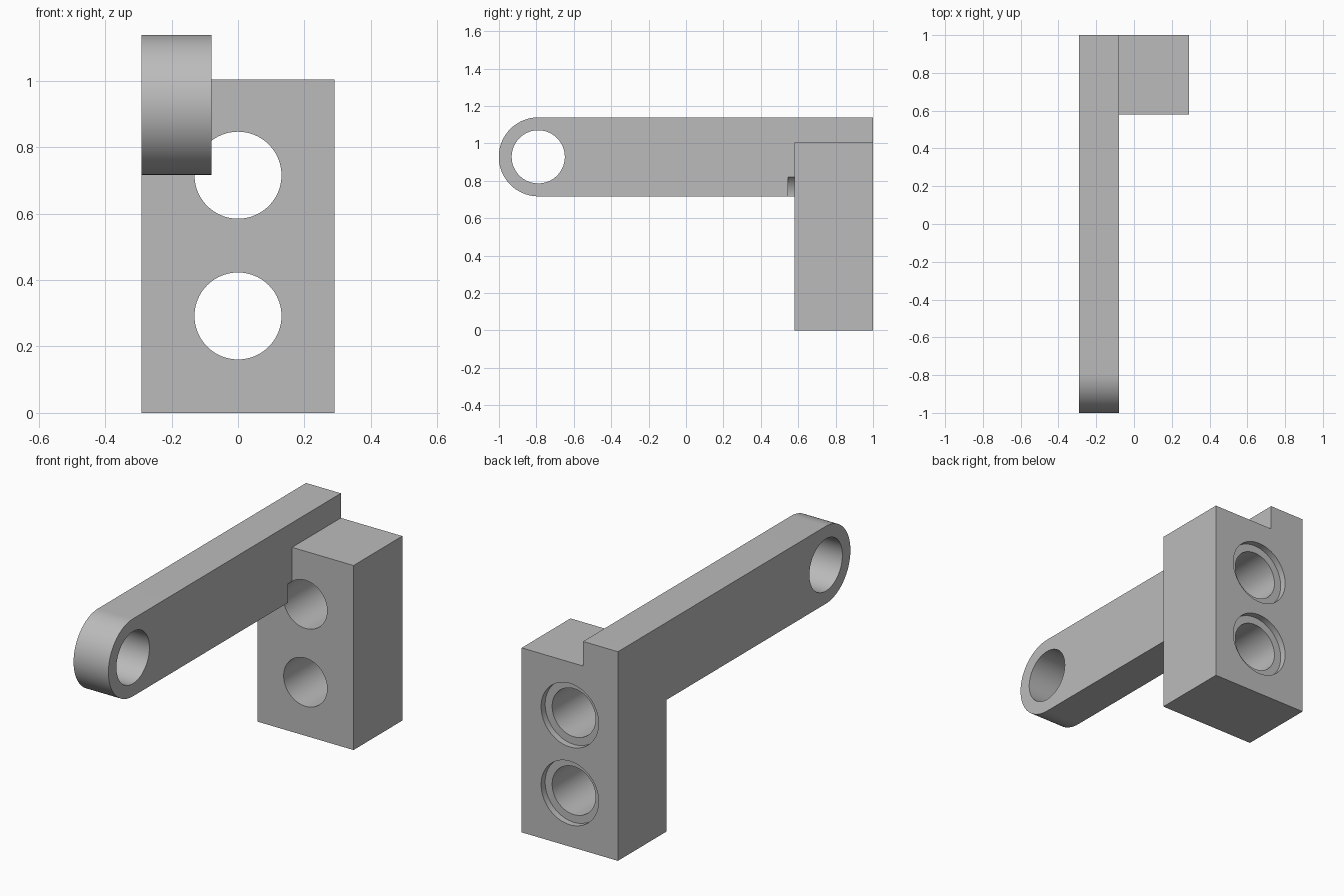
import bpy
import bmesh
from math import cos, sin, pi, radians
from mathutils import Matrix

if "Cube" in bpy.data.objects:
    bpy.data.objects.remove(bpy.data.objects["Cube"])

grey = bpy.data.materials.new("plain grey")
grey.use_nodes = True
GREY = (0.5, 0.5, 0.5, 1)
grey.diffuse_color = GREY
grey.node_tree.nodes["Principled BSDF"].inputs["Base Color"].default_value = GREY


def add_object(name, bm):
    bmesh.ops.recalc_face_normals(bm, faces=bm.faces)
    mesh = bpy.data.meshes.new(name)
    bm.to_mesh(mesh)
    bm.free()
    mesh.materials.append(grey)
    obj = bpy.data.objects.new(name, mesh)
    bpy.context.collection.objects.link(obj)
    return obj


def extruded(name, outline, x0, x1):
    """Solid from a (y, z) outline running from x0 to x1."""
    bm = bmesh.new()
    face = bm.faces.new([bm.verts.new((x0, y, z)) for y, z in outline])
    side = bmesh.ops.extrude_face_region(bm, geom=[face])["geom"]
    verts = [v for v in side if isinstance(v, bmesh.types.BMVert)]
    bmesh.ops.translate(bm, verts=verts, vec=(x1 - x0, 0, 0))
    return add_object(name, bm)


def cylinder(name, centre, radius, depth, axis):
    """Hidden cutter lying along the given axis."""
    bm = bmesh.new()
    bmesh.ops.create_cone(bm, cap_ends=True, segments=96, radius1=radius, radius2=radius,
                          depth=depth, matrix=Matrix.Translation(centre)
                          @ Matrix.Rotation(pi / 2, 4, axis))
    return add_object(name, bm)


def combine(target, other, operation):
    other.hide_render = True
    other.hide_set(True)
    mod = target.modifiers.new(other.name, "BOOLEAN")
    mod.object, mod.operation, mod.solver = other, operation, "EXACT"


HALF, FRONT, BACK, BLOCK_TOP = 0.29, 0.58, 1.0, 1.005
ARM_Y, ARM_Z, ARM_R, ARM_SIDE = -0.79, 0.928, 0.211, -0.08

# Upright mounting block
block = extruded("mounting_bracket", [(FRONT, 0), (BACK, 0), (BACK, BLOCK_TOP),
                                      (FRONT, BLOCK_TOP)], -HALF, HALF)

# Long arm with a rounded front end
arc = [(ARM_Y - ARM_R * sin(pi * i / 48), ARM_Z + ARM_R * cos(pi * i / 48)) for i in range(49)]
arm = extruded("arm", arc + [(BACK, ARM_Z - ARM_R), (BACK, ARM_Z + ARM_R)], -HALF, ARM_SIDE)
combine(block, arm, "UNION")

# Pivot hole through the arm
combine(block, cylinder("pivot_hole", (-0.185, ARM_Y, ARM_Z), 0.142, 0.4, "Y"), "DIFFERENCE")

# Two bolt holes, counterbored at the back, nicking the arm at the front
for label, z in (("lower", 0.292), ("upper", 0.716)):
    bore = cylinder(label + "_bolt_hole", (0, 0.845, z), 0.131, 0.6, "X")
    recess = cylinder(label + "_counterbore", (0, 1.065, z), 0.173, 0.2, "X")
    combine(block, bore, "DIFFERENCE")
    combine(block, recess, "DIFFERENCE")

# Bake the cuts, drop the helpers and smooth the round walls
bpy.context.view_layer.objects.active = block
block.select_set(True)
for mod in list(block.modifiers):
    helper = mod.object
    bpy.ops.object.modifier_apply(modifier=mod.name)
    bpy.data.objects.remove(helper)
bpy.ops.object.shade_smooth_by_angle(angle=radians(30))
